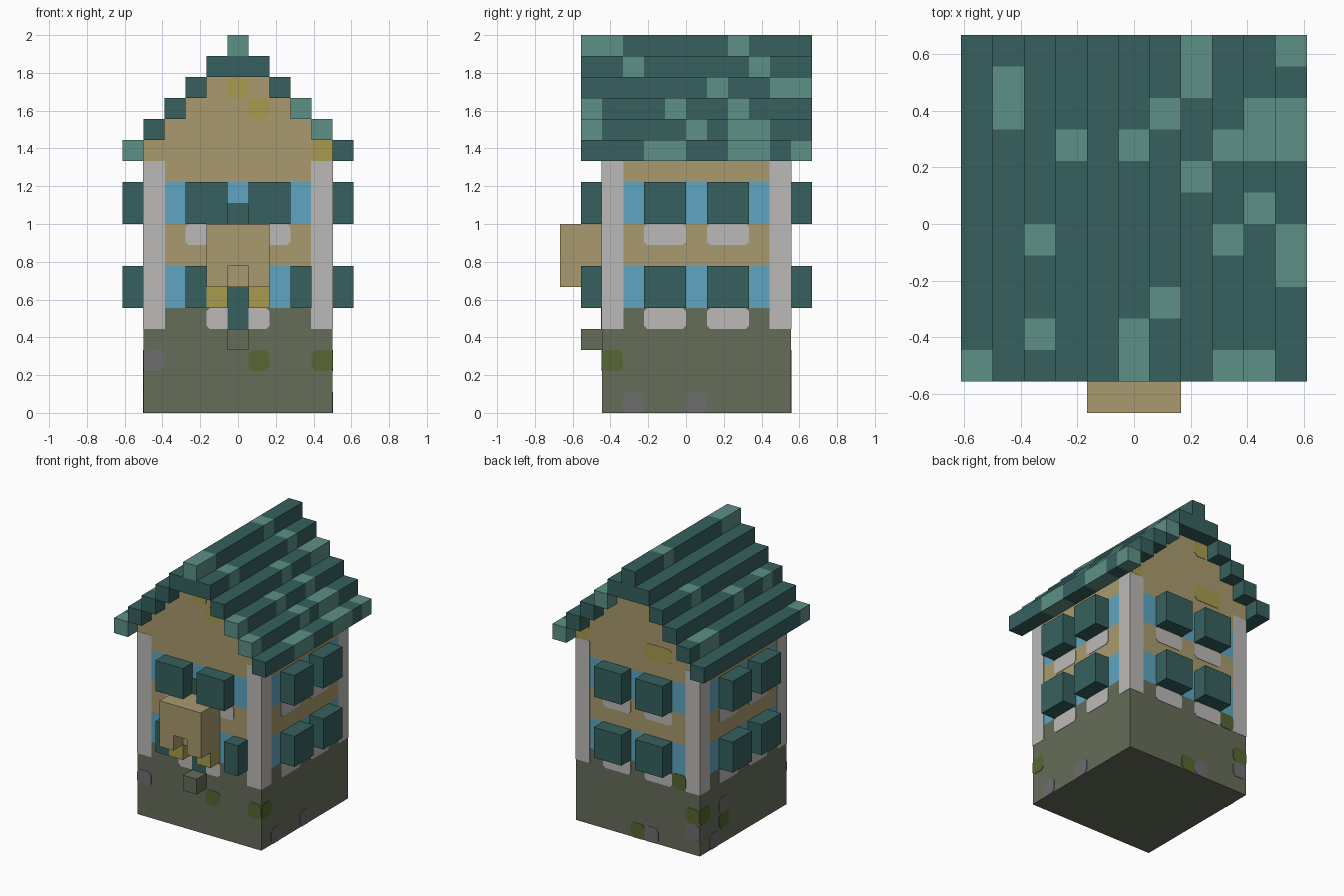
import bpy, bmesh
from mathutils import Vector

if "Cube" in bpy.data.objects:
    bpy.data.objects.remove(bpy.data.objects["Cube"])

U = 1 / 9          # block size
YC = U / 2         # centre of the house body in y


def lin(c):
    c /= 255
    return c / 12.92 if c <= 0.04045 else ((c + 0.055) / 1.055) ** 2.4


def material(name, r, g, b):
    m = bpy.data.materials.new(name)
    m.diffuse_color = (lin(r), lin(g), lin(b), 1)
    m.use_nodes = True
    m.node_tree.nodes["Principled BSDF"].inputs["Base Color"].default_value = m.diffuse_color
    return m


TEAL = material("dark teal", 54, 97, 94)
LIGHT = material("light teal", 93, 144, 134)
TAN = material("tan plaster", 169, 154, 110)
GOLD = material("aged gold", 169, 154, 77)
BLUE = material("window blue", 94, 165, 193)
GREY = material("pale grey", 188, 186, 184)
STONE = material("mossy stone", 102, 109, 89)
SLATE = material("slate grey", 111, 109, 111)
MOSS = material("moss green", 87, 102, 50)


def finish(name, bm, *mats):
    bmesh.ops.recalc_face_normals(bm, faces=bm.faces)
    me = bpy.data.meshes.new(name)
    bm.to_mesh(me)
    bm.free()
    for m in mats:
        me.materials.append(m)
    ob = bpy.data.objects.new(name, me)
    bpy.context.collection.objects.link(ob)
    return ob


def cuboid(bm, i, j, k, grow=0.0):
    """Box over inclusive block ranges, i across, j back, k up."""
    lo = Vector(((i[0] - .5) * U, (j[0] - .5) * U + YC, k[0] * U))
    hi = Vector(((i[1] + .5) * U, (j[1] + .5) * U + YC, (k[1] + 1) * U))
    size, mid = hi - lo, (lo + hi) / 2
    for v in bmesh.ops.create_cube(bm, size=1)["verts"]:
        v.co = Vector(v.co[a] * (size[a] + (2 * grow if a < 2 else 0)) + mid[a]
                      for a in range(3))


def box(name, mat, i, j, k, grow=0.0):
    bm = bmesh.new()
    cuboid(bm, i, j, k, grow)
    return finish(name, bm, mat)


# Wall faces: (outward normal, sideways axis, vertical axis, centre of the wall foot)
WALLS = {
    "front": (Vector((0, -1, 0)), Vector((1, 0, 0)), Vector((0, 0, 1)), Vector((0, YC - .5, 0))),
    "back": (Vector((0, 1, 0)), Vector((1, 0, 0)), Vector((0, 0, 1)), Vector((0, YC + .5, 0))),
    "right": (Vector((1, 0, 0)), Vector((0, 1, 0)), Vector((0, 0, 1)), Vector((.5, YC, 0))),
    "left": (Vector((-1, 0, 0)), Vector((0, 1, 0)), Vector((0, 0, 1)), Vector((-.5, YC, 0))),
}


def plate(name, mat, wall, i, k, w=1, h=1, cut=0.018, thick=0.003):
    """Thin plate with clipped corners on a wall, starting at block i, k."""
    n, s, up, o = WALLS[wall]
    a, b = (i - .5) * U, (i - .5 + w) * U
    c, d = k * U, (k + h) * U
    pts = [(a + cut, c), (b - cut, c), (b, c + cut), (b, d - cut),
           (b - cut, d), (a + cut, d), (a, d - cut), (a, c + cut)]
    if cut == 0:
        pts = [(a, c), (b, c), (b, d), (a, d)]
    bm = bmesh.new()
    f = bm.faces.new([bm.verts.new(o + s * x + up * z) for x, z in pts])
    top = bmesh.ops.extrude_face_region(bm, geom=[f])["geom"]
    bmesh.ops.translate(bm, vec=n * thick, verts=[v for v in top if isinstance(v, bmesh.types.BMVert)])
    return finish(name, bm, mat)


# House body in stacked bands
ALL = (-4, 4)
box("stone_base", STONE, ALL, ALL, (0, 4))
box("lower_window_band", BLUE, ALL, ALL, (5, 6))
box("middle_wall", TAN, ALL, ALL, (7, 8))
box("upper_window_band", BLUE, ALL, ALL, (9, 10))
box("upper_wall", TAN, ALL, ALL, (11, 11))

# Corner posts
for i in (-4, 4):
    for j in (-4, 4):
        box("corner_post", GREY, (i, i), (j, j), (4, 11), 0.002)

# Stepped gable
for step in range(4):
    box("gable_step", TAN, (step - 4, 4 - step), ALL, (12 + step, 12 + step))

# Roof bars, with paler shingles at chosen blocks
PALE = {-5: {0}, -4: {8, 9}, -3: {1, 4}, -2: {7}, 0: {0, 1, 7}, 1: {2, 8},
        2: {6, 9, 10}, 3: {0, 4, 7}, 4: {0, 5, 7, 8}, 5: {3, 4, 7, 8, 10}}
for i in range(-5, 6):
    k = 17 - abs(i)
    bm = bmesh.new()
    cuboid(bm, (i, i), (-5, 5), (k, k))
    for c in range(1, 11):
        bmesh.ops.bisect_plane(bm, geom=bm.verts[:] + bm.edges[:] + bm.faces[:],
                               plane_co=(0, (c - 5) * U, 0), plane_no=(0, 1, 0))
    for f in bm.faces:
        cell = int((f.calc_center_median().y + 5 * U) / U)
        f.material_index = int(min(10, max(0, cell)) in PALE.get(i, ()))
    finish("roof_bar", bm, TEAL, LIGHT)
box("ridge_core", TEAL, (0, 0), (-5, 5), (16, 16))

# Shutters and sills
for wall in WALLS:
    for k in (5, 9):
        if wall == "front" and k == 5:
            continue
        for a in (-2, 1):
            r, out = (a, a + 1), {"front": -5, "left": -5}.get(wall, 5)
            if wall in ("front", "back"):
                box("shutter", TEAL, r, (out, out), (k, k + 1))
            else:
                box("shutter", TEAL, (out, out), r, (k, k + 1))
            plate("sill", GREY, wall, a, k - 1, 2)
for i in (-2, 3):
    box("front_shutter", TEAL, (i, i), (-5, -5), (5, 6))

# Entrance: door, jambs, step, bay with notch and brackets
plate("door", TEAL, "front", 0, 4, 1, 2, 0, 0.005)
plate("balcony_door", TEAL, "front", 0, 9, 1, 1, 0, 0.005)
plate("door_surround", GREY, "front", -1, 4, 3)
box("door_step", STONE, (0, 0), (-5, -5), (3, 3))
box("bay_rear", TAN, (-1, 1), (-5, -5), (6, 8))
box("bay_front", TAN, (-1, 1), (-6, -6), (7, 8))
for i in (-1, 1):
    box("bay_leg", TAN, (i, i), (-6, -6), (6, 6))
    box("bay_bracket", GOLD, (i, i), (-5, -5), (5, 5))

# Weathered patches
for mat, wall, i, k, w in (
        (SLATE, "front", -4, 2, 1), (MOSS, "front", 1, 2, 1), (MOSS, "front", 4, 2, 1),
        (GOLD, "front", 0, 15, 1), (GOLD, "front", 1, 14, 1), (GOLD, "front", 4, 12, 1),
        (MOSS, "right", -4, 2, 1), (SLATE, "right", -3, 0, 1), (SLATE, "right", 0, 0, 1),
        (GOLD, "back", -2, 12, 2), (GOLD, "back", -1, 15, 1), (GOLD, "back", 4, 12, 1),
        (MOSS, "back", 0, 0, 1), (SLATE, "back", -1, 0, 1), (MOSS, "back", -3, 4, 1),
        (MOSS, "back", -4, 2, 1), (SLATE, "back", -4, 1, 1), (MOSS, "left", 4, 2, 1),
        (SLATE, "left", 2, 2, 1), (MOSS, "left", 2, 1, 1), (SLATE, "left", 3, 0, 1)):
    plate("patch", mat, wall, i, k, w, 1, 0.022)
